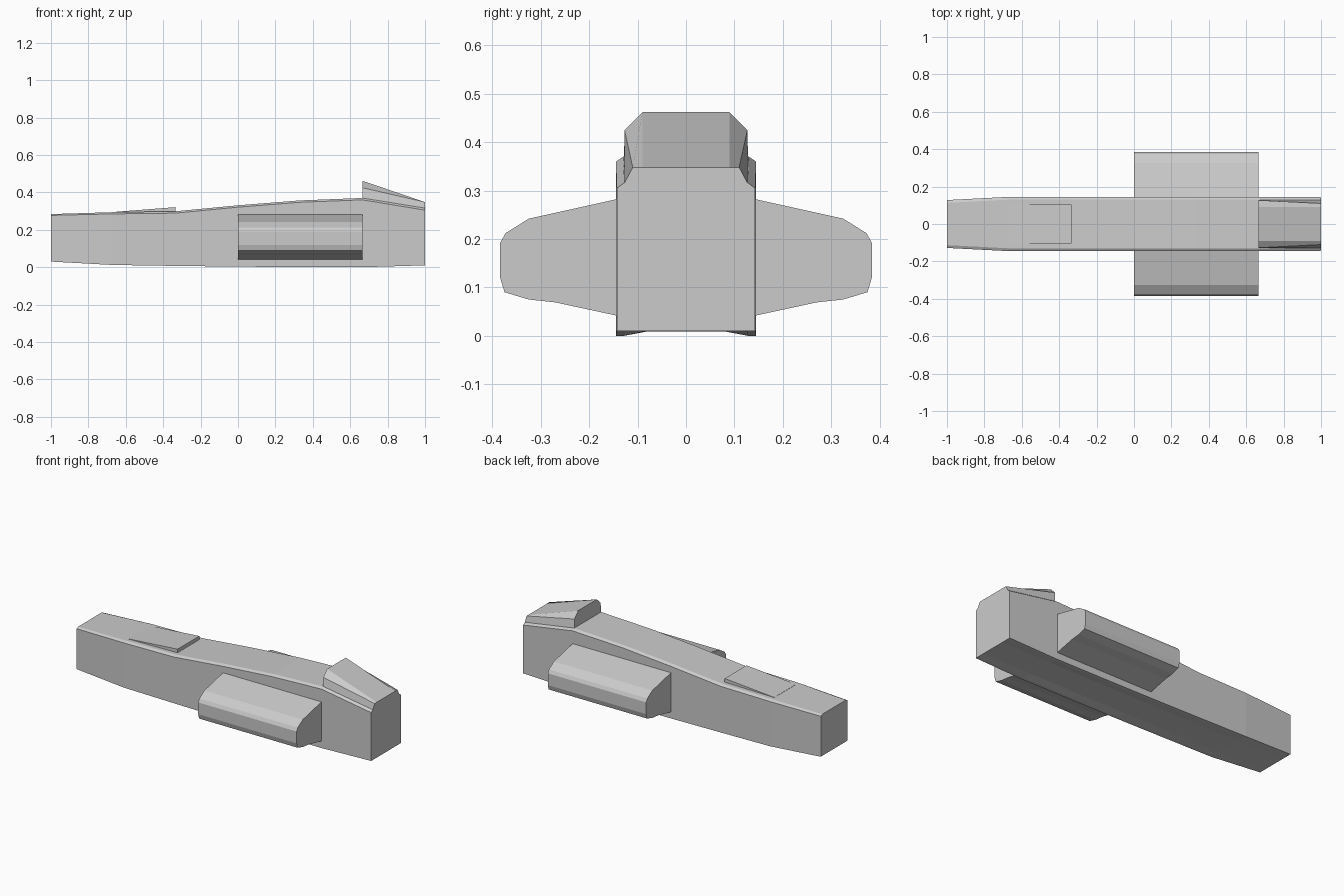
import bpy, bmesh

if "Cube" in bpy.data.objects:
    bpy.data.objects.remove(bpy.data.objects["Cube"])


def loft(name, sections):
    """Solid skinned through matching closed loops of 3D points."""
    bm = bmesh.new()
    loops = [[bm.verts.new(p) for p in s] for s in sections]
    n = len(loops[0])
    for a, b in zip(loops, loops[1:]):
        for i in range(n):
            j = (i + 1) % n
            bm.faces.new((a[i], a[j], b[j], b[i]))
    bm.faces.new(loops[0])
    bm.faces.new(loops[-1])
    bmesh.ops.recalc_face_normals(bm, faces=bm.faces)
    mesh = bpy.data.meshes.new(name)
    bm.to_mesh(mesh)
    bm.free()
    obj = bpy.data.objects.new(name, mesh)
    bpy.context.collection.objects.link(obj)
    return obj


def mirrored(x, half):
    """Complete a right-half outline (y, z) across y = 0 at station x."""
    return [(x, y, z) for y, z in half] + [(x, -y, z) for y, z in reversed(half)]


# Fuselage stations: x, half width, bottom edge z, bottom middle z, shoulder z, top z
stations = [
    (-1.00, 0.128, 0.030, 0.030, 0.277, 0.284),
    (-0.67, 0.145, 0.012, 0.014, 0.285, 0.294),
    (-0.335, 0.145, 0.007, 0.010, 0.289, 0.299),
    (0.00, 0.145, 0.003, 0.009, 0.321, 0.331),
    (0.33, 0.145, 0.001, 0.009, 0.347, 0.357),
    (0.665, 0.145, 0.000, 0.009, 0.360, 0.370),
    (1.00, 0.143, 0.010, 0.010, 0.305, 0.316),
]
loft("fuselage", [
    mirrored(x, [(0.08, mid), (w - 0.017, low), (w, low), (w, shoulder), (w - 0.015, top)])
    for x, w, low, mid, shoulder, top in stations])

# Cockpit canopy, tall at its rear and sloping down to the nose
loft("canopy", [
    mirrored(0.665, [(0.128, 0.34), (0.128, 0.370), (0.127, 0.425), (0.09, 0.462)]),
    mirrored(1.0, [(0.127, 0.29), (0.127, 0.316), (0.11, 0.348), (0.09, 0.348)])])

# Shallow wedge on the tail deck
loft("tail_wedge", [
    mirrored(-0.67, [(0.105, 0.28), (0.105, 0.295)]),
    mirrored(-0.335, [(0.105, 0.28), (0.105, 0.321)])])

# Side pods
pod = [(0.14, 0.283), (0.325, 0.242), (0.373, 0.212), (0.384, 0.192), (0.384, 0.12),
       (0.375, 0.09), (0.325, 0.075), (0.27, 0.069), (0.14, 0.041)]
for side, sign in (("right", 1), ("left", -1)):
    loft(side + "_side_pod", [[(x, sign * y, z) for y, z in pod] for x in (0.0, 0.665)])
